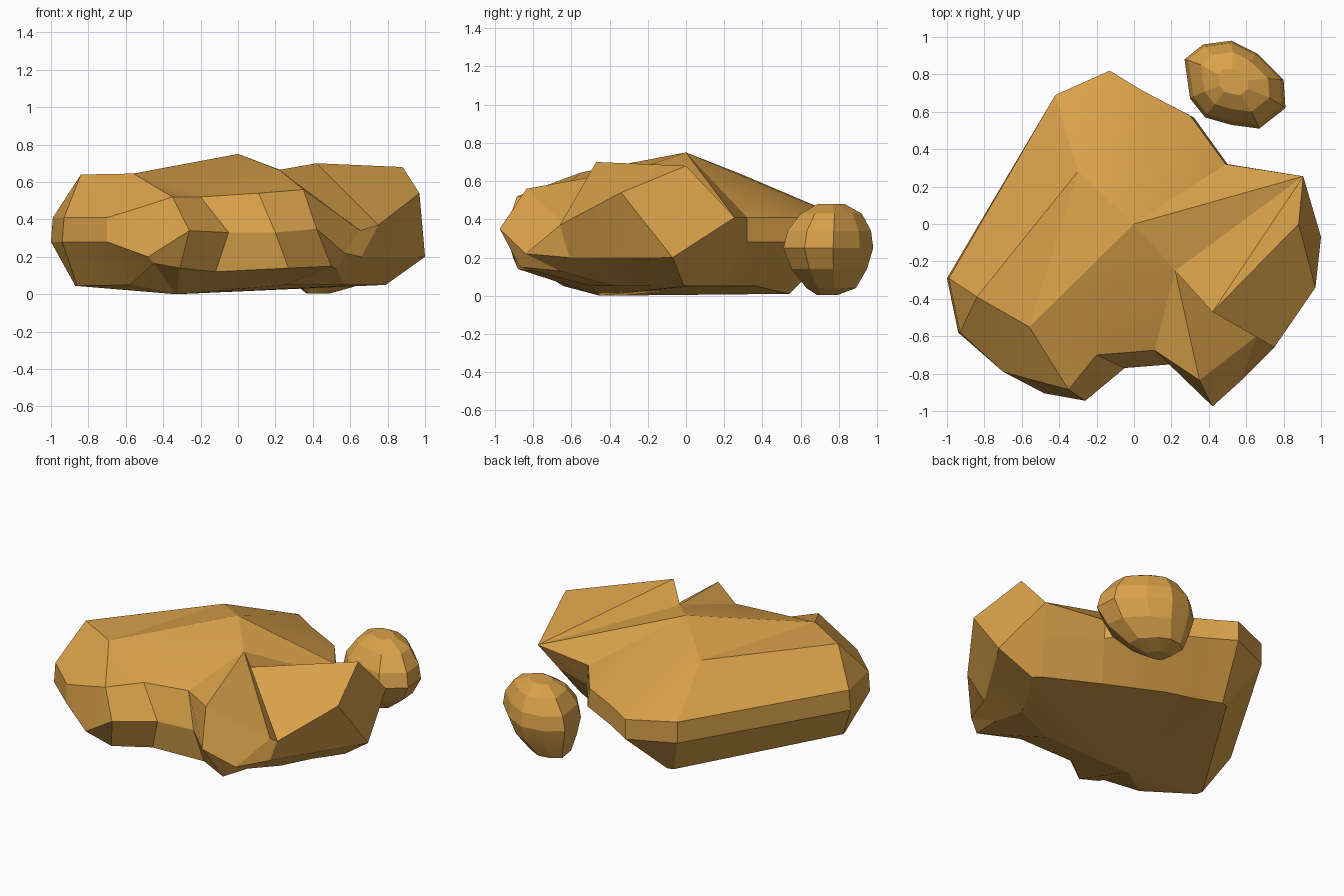
import bpy, bmesh, math
from mathutils import Vector

if "Cube" in bpy.data.objects:
    bpy.data.objects.remove(bpy.data.objects["Cube"])

ochre = bpy.data.materials.new("ochre stone")
ochre.diffuse_color = (0.70, 0.36, 0.068, 1)
ochre.use_nodes = True
ochre.node_tree.nodes["Principled BSDF"].inputs["Base Color"].default_value = ochre.diffuse_color


def finish(bm, name):
    bmesh.ops.recalc_face_normals(bm, faces=bm.faces)
    me = bpy.data.meshes.new(name)
    bm.to_mesh(me)
    bm.free()
    me.materials.append(ochre)
    ob = bpy.data.objects.new(name, me)
    bpy.context.collection.objects.link(ob)
    bpy.ops.object.select_all(action='DESELECT')
    ob.select_set(True)
    bpy.context.view_layer.objects.active = ob
    bpy.ops.object.shade_smooth_by_angle(angle=math.radians(14))
    return ob


def bridge(bm, a, b, split=None):
    """Join two rings; split maps a column to the diagonal it is cut along."""
    n = len(a)
    for i in range(n):
        j = (i + 1) % n
        cut = (split or {}).get(i)
        if cut == "down":
            bm.faces.new((a[i], a[j], b[j]))
            bm.faces.new((a[i], b[j], b[i]))
        elif cut == "up":
            bm.faces.new((a[i], a[j], b[i]))
            bm.faces.new((a[j], b[j], b[i]))
        else:
            bm.faces.new((a[i], a[j], b[j], b[i]))


# Large boulder: upper rim, running from the left via the front to the back
rim = [(-.99, -.29, .41), (-.93, -.58, .41), (-.70, -.79, .41), (-.52, -.84, .465),
       (-.35, -.885, .52), (-.20, -.70, .52), (.11, -.675, .54), (.35, -.835, .56),
       (.655, -.60, .34), (.75, -.66, .37), (.97, -.34, .54), (.88, 0, .68),
       (.905, .255, .41), (.49, .32, .41), (.30, .58, .41), (.05, .71, .41),
       (-.13, .82, .41), (-.42, .69, .42)]
# Widest belt below the rim
belt = [(-1, -.29, .28), (-.94, -.58, .28), (-.70, -.79, .28), (-.48, -.905, .20),
        (-.26, -.945, .34), (-.05, -.77, .33), (.20, -.75, .33), (.42, -.975, .35),
        (.57, -.84, .22), (.66, -.61, .20), (.86, -.29, .20), (1, -.07, .20),
        (.83, .15, .24), (.50, .32, .28), (.32, .57, .28), (.05, .71, .28),
        (-.13, .82, .28), (-.42, .69, .28)]
# Undercut foot
foot = [(-.87, -.40, .045), (-.86, -.44, .045), (-.58, -.64, .05), (-.45, -.83, .165),
        (-.31, -.88, .14), (-.12, -.72, .12), (.27, -.74, .14), (.50, -.87, .15),
        (.53, -.66, .13), (.57, -.37, .05), (.67, -.18, .05), (.79, -.01, .05),
        (.75, .03, .05), (.42, .20, .05), (.06, .37, .05), (-.10, .45, .03),
        (-.24, .54, .01), (-.28, .53, .01)]

bm = bmesh.new()
rings = [[bm.verts.new(p) for p in r] for r in (rim, belt, foot)]
bridge(bm, rings[0], rings[1], {10: "down", 11: "up"})
bridge(bm, rings[1], rings[2])

# Underside: two low points fanned to the foot
n, ft = len(rim), rings[2]
low, step = bm.verts.new((-.33, -.45, 0)), bm.verts.new((.25, -.50, .05))
for i in range(n):
    bm.faces.new((ft[i], ft[(i + 1) % n], step if 5 <= i < 10 else low))
for k in (5, 10):
    bm.faces.new((ft[k], step, low))

# Crown: peak, left shoulder, front shoulder, ridge, wedge tip and back shoulder
v = dict(enumerate(rings[0]))
for key, co in dict(P=(0, 0, .75), L=(-.84, -.39, .64), F=(-.56, -.55, .645),
                    R=(.22, -.25, .665), W=(.42, -.47, .70), K=(-.30, .28, .64)).items():
    v[key] = bm.verts.new(co)
for f in ((0, 1, 'L'), (1, 2, 'F', 'L'), (2, 3, 4, 'F'), ('F', 4, 5), ('F', 5, 6, 'R'),
          ('R', 6, 7), ('R', 7, 8), ('R', 8, 9, 'W'), ('W', 9, 10, 11), ('W', 11, 12),
          ('R', 'W', 12), ('P', 'R', 12), ('P', 12, 13), ('P', 13, 14), ('P', 14, 15),
          ('P', 15, 16), ('P', 16, 'K'), ('K', 16, 17), ('L', 'K', 17, 0),
          ('L', 'F', 'K'), ('F', 'P', 'K'), ('F', 'R', 'P')):
    bm.faces.new([v[k] for k in f])
finish(bm, "large_boulder")

# Small rock: one measured outline, shrunk towards shifting centres at each height
outline = [(.27, .88), (.37, .96), (.52, .98), (.66, .91), (.80, .77),
           (.81, .62), (.67, .51), (.52, .53), (.38, .57), (.30, .67)]
levels = [(.005, .24, .43, .74), (.04, .55, .47, .76), (.14, .84, .52, .75),
          (.25, 1, .54, .745), (.34, .93, .54, .75), (.43, .68, .54, .76),
          (.48, .30, .53, .76)]
bm = bmesh.new()
stack = [[bm.verts.new((cx + (x - .54) * s, cy + (y - .745) * s, z)) for x, y in outline]
         for z, s, cx, cy in levels]
for a, b in zip(stack, stack[1:]):
    bridge(bm, a, b)
bm.faces.new(stack[0])
bm.faces.new(stack[-1])
finish(bm, "small_rock")
